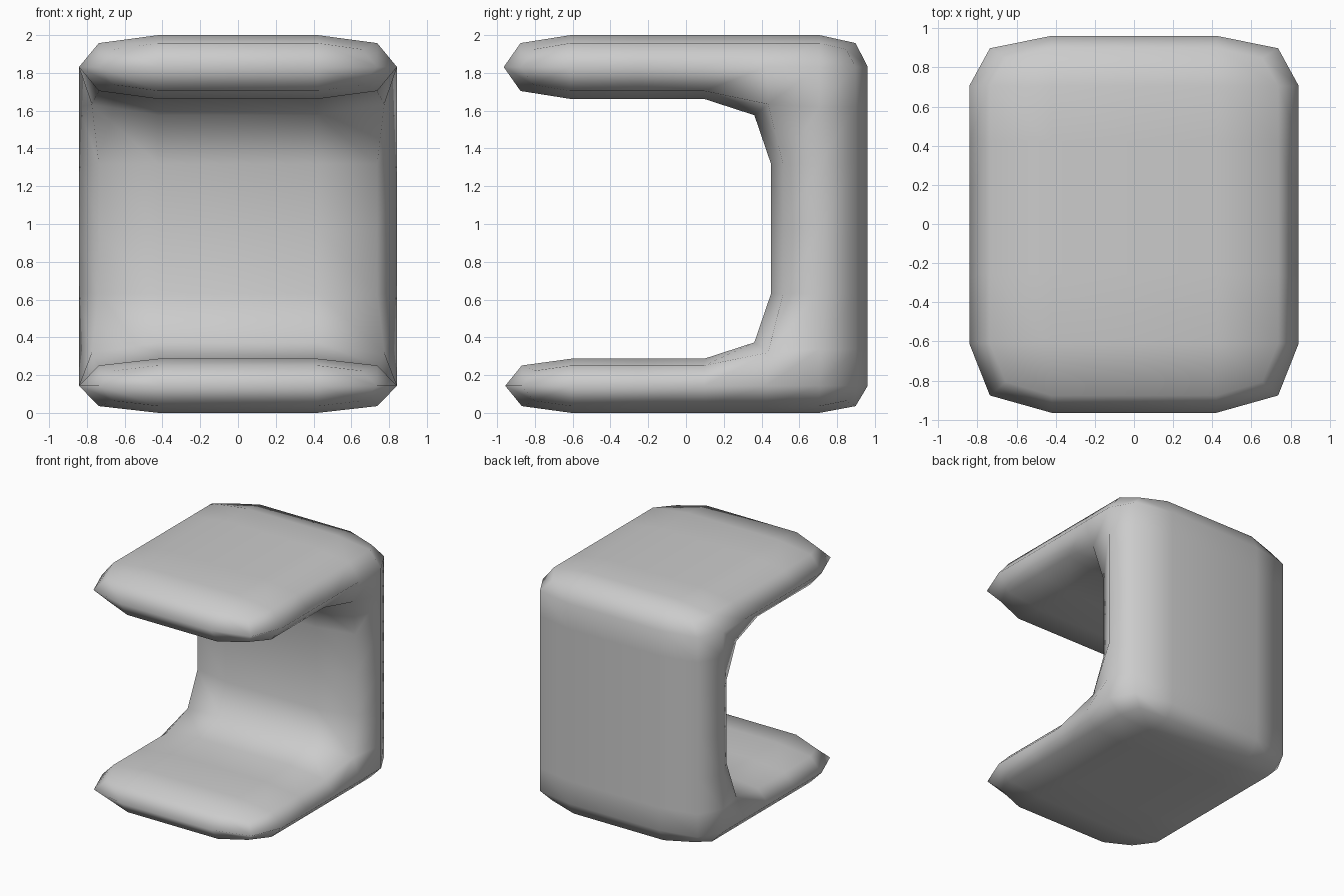
import bpy, bmesh

if "Cube" in bpy.data.objects:
    bpy.data.objects.remove(bpy.data.objects["Cube"])

# Cage lines: half width, depth and height
XS = [-0.842, 0.0, 0.842]
YS = [-0.962, -0.256, 0.45, 0.962]
ZS = [0.0, 0.287, 0.975, 1.662, 2.0]

# C-shaped side profile as filled cells (depth index, height index)
CELLS = [(0, 0), (1, 0), (2, 0), (2, 1), (2, 2), (2, 3), (1, 3), (0, 3)]

bm = bmesh.new()
verts = {}


def vert(ix, iy, iz):
    key = (ix, iy, iz)
    if key not in verts:
        y = YS[iy]
        if iy == 0:  # upper slab reaches slightly further forward
            y += -0.003 if iz > 2 else 0.005
        verts[key] = bm.verts.new((XS[ix], y, ZS[iz]))
    return verts[key]


for j, k in CELLS:
    loop = [(j, k), (j + 1, k), (j + 1, k + 1), (j, k + 1)]
    # Both end caps
    for ix in (0, 2):
        bm.faces.new([vert(ix, *p) for p in loop])
    # Outer walls, only where the neighbouring cell is empty
    for n, (dj, dk) in enumerate([(0, -1), (1, 0), (0, 1), (-1, 0)]):
        if (j + dj, k + dk) in CELLS:
            continue
        a, b = loop[n], loop[(n + 1) % 4]
        for ix in (0, 1):
            bm.faces.new([vert(ix, *a), vert(ix, *b), vert(ix + 1, *b), vert(ix + 1, *a)])

bmesh.ops.recalc_face_normals(bm, faces=bm.faces[:])
for f in bm.faces:
    f.smooth = True

mesh = bpy.data.meshes.new("rounded_c_shell")
bm.to_mesh(mesh)
bm.free()
shell = bpy.data.objects.new("rounded_c_shell", mesh)
bpy.context.collection.objects.link(shell)

# One level of rounding
sub = shell.modifiers.new("rounding", 'SUBSURF')
sub.levels = sub.render_levels = 1
sub.use_limit_surface = False
